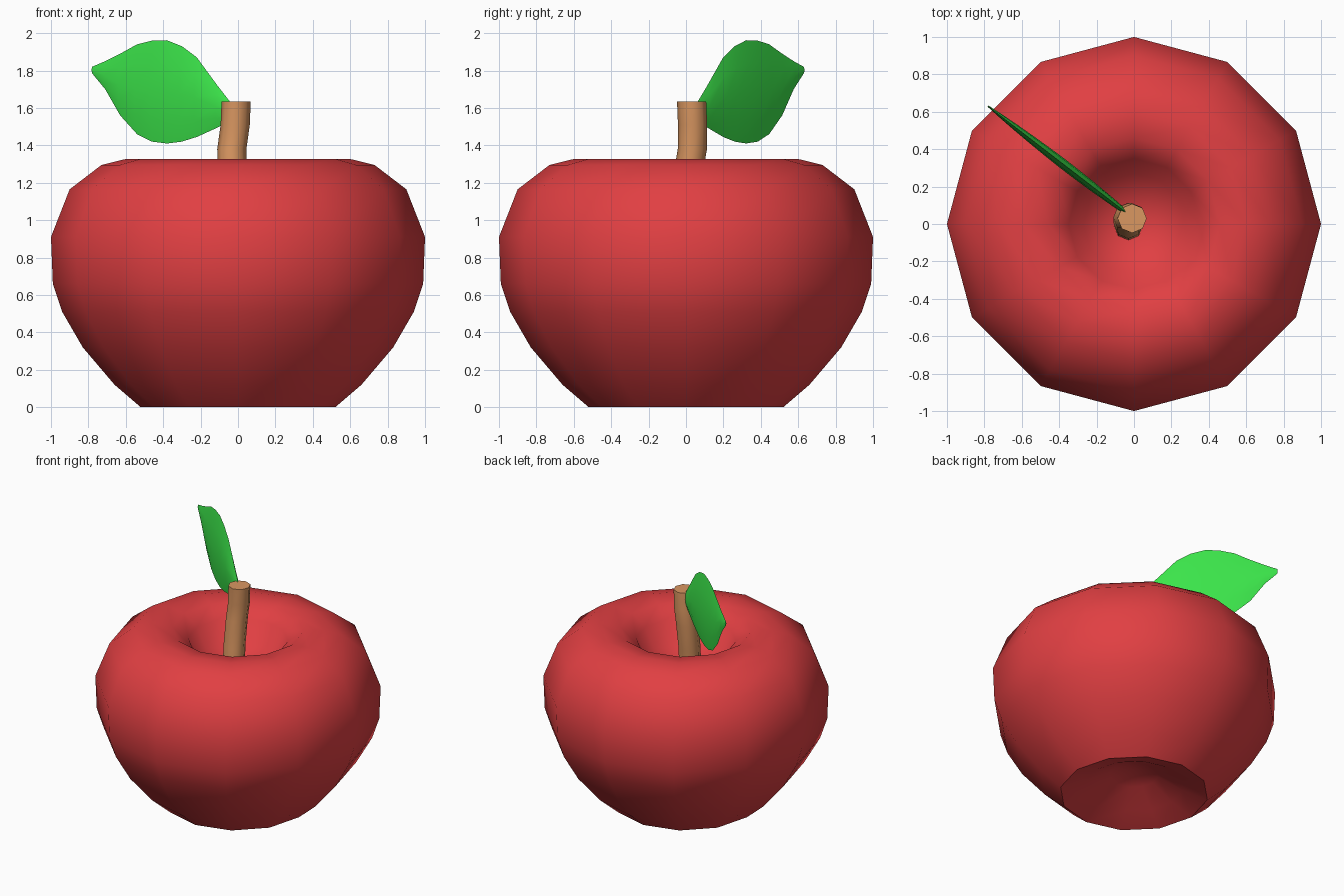
import bpy, bmesh, math
from mathutils import Vector

if "Cube" in bpy.data.objects:
    bpy.data.objects.remove(bpy.data.objects["Cube"])


def material(name, rgb):
    m = bpy.data.materials.new(name)
    m.diffuse_color = (*rgb, 1)
    m.use_nodes = True
    m.node_tree.nodes["Principled BSDF"].inputs["Base Color"].default_value = m.diffuse_color
    return m


def loft(name, rings, mat, start=None, end=None):
    """Skin equal-length closed rings; each end gets a point or a flat cap."""
    bm = bmesh.new()
    loops = [[bm.verts.new(p) for p in ring] for ring in rings]
    n = len(loops[0])
    for a, b in zip(loops, loops[1:]):
        for i in range(n):
            j = (i + 1) % n
            bm.faces.new((a[i], a[j], b[j], b[i]))
    for loop, tip in ((loops[0], start), (loops[-1], end)):
        if tip is None:
            bm.faces.new(loop)
        else:
            v = bm.verts.new(tip)
            for i in range(n):
                bm.faces.new((loop[i], loop[(i + 1) % n], v))
    bmesh.ops.recalc_face_normals(bm, faces=bm.faces)
    me = bpy.data.meshes.new(name)
    bm.to_mesh(me)
    bm.free()
    ob = bpy.data.objects.new(name, me)
    bpy.context.collection.objects.link(ob)
    me.materials.append(mat)
    bpy.context.view_layer.objects.active = ob
    ob.select_set(True)
    bpy.ops.object.shade_smooth_by_angle(angle=math.radians(55))
    ob.select_set(False)
    return ob


def circle(cx, cy, z, r, n):
    return [(cx + r * math.cos(math.tau * i / n),
             cy + r * math.sin(math.tau * i / n), z) for i in range(n)]


red = material("apple_red", (0.75, 0.05, 0.055))
brown = material("stem_brown", (0.7, 0.31, 0.12))
green = material("leaf_green", (0.045, 0.79, 0.07))

# Fruit: twelve-sided lathe with a dimple above and below
profile = [(0.17, 0.15), (0.35, 0.06), (0.52, 0.005), (0.66, 0.12), (0.83, 0.32),
           (0.94, 0.51), (0.99, 0.66), (1.0, 0.91), (0.90, 1.165), (0.73, 1.295),
           (0.60, 1.327), (0.46, 1.31), (0.35, 1.23), (0.27, 1.08)]
profile[2] = (0.52, 0.0)
loft("fruit", [circle(0, 0, z, r, 12) for r, z in profile], red,
     start=(0, 0, 0.19), end=(0, 0, 1.0))

# Stem: slightly bent eight-sided tube
path = [(-0.03, -0.01, 0.98), (-0.03, 0.0, 1.18), (-0.033, 0.034, 1.38),
        (-0.015, 0.035, 1.51), (-0.01, 0.03, 1.635)]
loft("stem", [circle(x, y, z, 0.078, 8) for x, y, z in path], brown)

# Leaf: thin lens-shaped blade standing upright; (x, lower z, upper z, half thickness)
sections = [(-0.04, 1.53, 1.63, 0.012), (-0.11, 1.495, 1.72, 0.018),
            (-0.22, 1.445, 1.87, 0.024), (-0.30, 1.42, 1.93, 0.026),
            (-0.38, 1.41, 1.962, 0.027), (-0.46, 1.42, 1.96, 0.025),
            (-0.54, 1.46, 1.94, 0.022), (-0.63, 1.56, 1.89, 0.017),
            (-0.71, 1.70, 1.85, 0.011), (-0.78, 1.785, 1.82, 0.004)]
side = Vector((0.61, 0.79, 0))
rings = []
for x, lo, hi, t in sections:
    base = Vector((x, 0.06 + (x + 0.04) * -0.77, 0))
    ring = [(0, lo), (t * 0.75, lo * 0.78 + hi * 0.22), (t, (lo + hi) / 2),
            (t * 0.75, lo * 0.22 + hi * 0.78), (0, hi)]
    ring += [(-d, z) for d, z in reversed(ring[1:4])]
    rings.append([base + side * d + Vector((0, 0, z)) for d, z in ring])
loft("leaf", rings, green)
